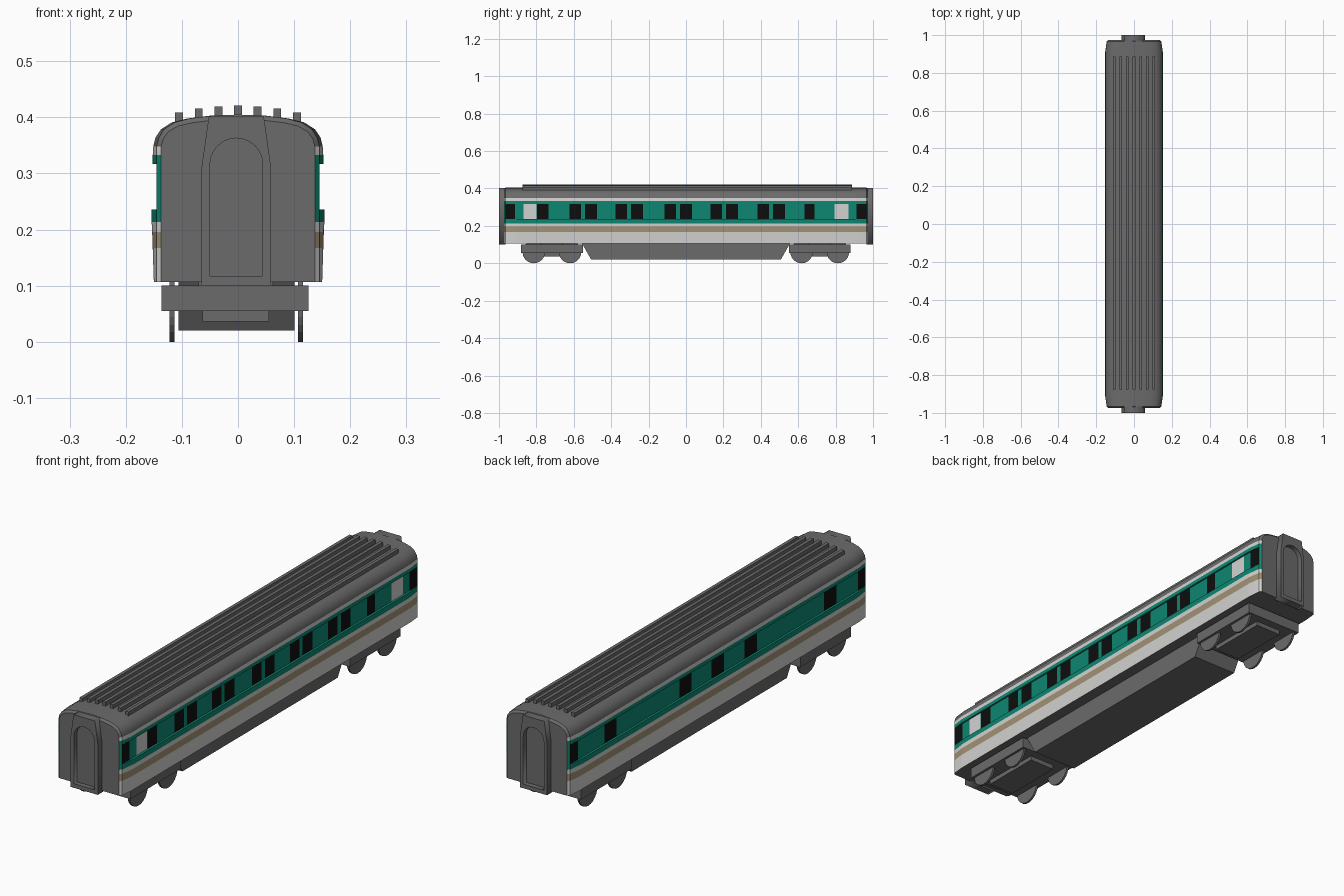
import bpy, bmesh, math
from mathutils import Matrix

old = bpy.data.objects.get("Cube")
if old:
    bpy.data.objects.remove(old, do_unlink=True)


def material(name, r, g, b):
    m = bpy.data.materials.new(name)
    m.use_nodes = True
    m.diffuse_color = (r, g, b, 1)
    bsdf = next(n for n in m.node_tree.nodes if n.type == 'BSDF_PRINCIPLED')
    bsdf.inputs["Base Color"].default_value = (r, g, b, 1)
    bsdf.inputs["Roughness"].default_value = 0.7
    return m


grey = material("dark grey", 0.15, 0.145, 0.145)
white = material("off white", 0.65, 0.65, 0.64)
tan = material("tan", 0.37, 0.29, 0.18)
green = material("teal green", 0.004, 0.24, 0.165)
black = material("window black", 0.004, 0.004, 0.004)
GREY, WHITE, TAN, GREEN, BLACK = range(5)


def finish(name, bm, mats):
    bmesh.ops.recalc_face_normals(bm, faces=bm.faces)
    me = bpy.data.meshes.new(name)
    bm.to_mesh(me)
    bm.free()
    for m in mats:
        me.materials.append(m)
    ob = bpy.data.objects.new(name, me)
    bpy.context.collection.objects.link(ob)
    return ob


def box(name, x, y, z, taper=0):
    """Box from (min, max) ranges; taper shortens the lower y ends."""
    bm = bmesh.new()
    bmesh.ops.create_cube(bm, size=1)
    for v in bm.verts:
        low = v.co.z < 0
        side = 1 if v.co.y > 0 else -1
        v.co = [r[int(c > 0)] for r, c in zip((x, y, z), v.co)]
        if low:
            v.co.y -= side * taper
    return finish(name, bm, [grey])


# Windows as (y start, y end); pale ones are the doors on the left side
left_windows = [(-.965, -.915), (-.797, -.735), (.634, .687), (.912, .965)]
for start in (-.623, -.377, -.115, .131, .382):
    left_windows += [(start, start + .062), (start + .083, start + .147)]
left_doors = [(-.87, -.80), (.794, .869)]
right_windows = [(c - .04, c + .04) for c in (.70, .21, 0, -.215, -.735)]
right_windows += [(-.965, -.915), (.912, .965)]

# Half cross-section with the window band set back
half = [(.150, .107), (.152, .167), (.153, .196), (.154, .214), (.154, .236),
        (.145, .236), (.145, .317), (.152, .317), (.152, .333), (.151, .348),
        (.147, .364), (.137, .379), (.118, .391), (.09, .398), (.05, .403), (0, .405)]
row_colour = [WHITE, TAN, WHITE, GREEN, GREEN, GREEN, GREEN, GREEN, WHITE]
WINDOW_ROW = 5
END = .973


def section(y):
    """Cross-section points, narrowed and lowered towards the ends."""
    a = abs(y)
    cap = .154
    if a > .9:
        cap = .154 - .009 * (a - .9) / .065
    if a > .965:
        cap = .137
    pts = []
    for x, z in half:
        if z < .35:
            pts.append((min(x, cap), z))
        else:
            drop = .15 if a > .965 else 0
            pts.append((x * min(1, cap / .151), z - (z - .348) * drop))
    return pts + [(-x, z) for x, z in reversed(pts[:-1])]


def inside(y, spans):
    return any(a < y < b for a, b in spans)


# Car body: lofted shell coloured by row and window position
cuts = {-END, END, -.9, .9}
for span in left_windows + left_doors + right_windows:
    cuts.update(round(v, 4) for v in span)
cuts = sorted(cuts)
bm = bmesh.new()
rings = [[bm.verts.new((x, y, z)) for x, z in section(y)] for y in cuts]
n = len(rings[0])
for k in range(len(cuts) - 1):
    mid = (cuts[k] + cuts[k + 1]) / 2
    for i in range(n):
        j = (i + 1) % n
        f = bm.faces.new((rings[k][i], rings[k][j], rings[k + 1][j], rings[k + 1][i]))
        left = i < n // 2
        row = i if left else n - 2 - i
        f.material_index = row_colour[row] if 0 <= row < len(row_colour) else GREY
        if row == WINDOW_ROW:
            if inside(mid, left_windows if left else right_windows):
                f.material_index = BLACK
            elif left and inside(mid, left_doors):
                f.material_index = WHITE
for ring in (rings[0], rings[-1]):
    bm.faces.new(ring).material_index = GREY
bmesh.ops.remove_doubles(bm, verts=bm.verts, dist=1e-5)
body = finish("car_body", bm, [grey, white, tan, green, black])
bpy.context.view_layer.objects.active = body
body.select_set(True)
bpy.ops.object.shade_smooth_by_angle(angle=math.radians(30))
body.select_set(False)

# Roof ridges
for i in range(-3, 4):
    top = .421 - .012 * (abs(i) / 3) ** 2
    box("roof_ridge", (i * .035 - .007, i * .035 + .007), (-.875, .887), (.385, top))

# Gangway frames with an arched opening, and the doors set inside
outer = [(-.062, .1), (.062, .1), (.062, .31), (.049, .402), (-.049, .402), (-.062, .31)]
arch = [(-.047, .117), (.047, .117)]
for k in range(13):
    t = math.pi * k / 12
    arch.append((.047 * math.cos(t), .316 + .047 * math.sin(t)))
for s, end in ((-1, "front"), (1, "back")):
    cu = bpy.data.curves.new(end + "_gangway", 'CURVE')
    cu.dimensions = '2D'
    cu.fill_mode = 'BOTH'
    cu.extrude = .0175
    for loop in (outer, arch):
        sp = cu.splines.new('POLY')
        sp.points.add(len(loop) - 1)
        for p, (x, z) in zip(sp.points, loop):
            p.co = (x - .003, z, 0, 1)
        sp.use_cyclic_u = True
    cu.materials.append(grey)
    ob = bpy.data.objects.new(end + "_gangway", cu)
    bpy.context.collection.objects.link(ob)
    ob.rotation_euler.x = math.pi / 2
    ob.location.y = s * .9825
    bpy.ops.object.select_all(action='DESELECT')
    bpy.context.view_layer.objects.active = ob
    ob.select_set(True)
    bpy.ops.object.convert(target='MESH')
    box(end + "_door", (-.055, .049), sorted((s * .968, s * .98)), (.11, .37))

# Underfloor equipment skirt
box("underfloor_skirt", (-.106, .101), (-.557, .557), (.02, .108), taper=.05)

# Bogies with thin wheels
for c, end in ((-.717, "front"), (.715, "back")):
    box(end + "_bogie_frame", (-.136, .126), (c - .165, c + .165), (.055, .1))
    box(end + "_bogie_pan", (-.063, .055), (c - .13, c + .13), (.036, .056))
    box(end + "_bogie_pivot", (-.07, .062), (c - .11, c + .11), (.095, .11))
    for dy in (-.097, .097):
        for x in (-.1175, .1115):
            bm = bmesh.new()
            bmesh.ops.create_cone(bm, cap_ends=True, segments=24, radius1=.06,
                                  radius2=.06, depth=.009,
                                  matrix=Matrix.Translation((x, c + dy, .06))
                                  @ Matrix.Rotation(math.pi / 2, 4, 'Y'))
            finish(end + "_wheel", bm, [grey])
